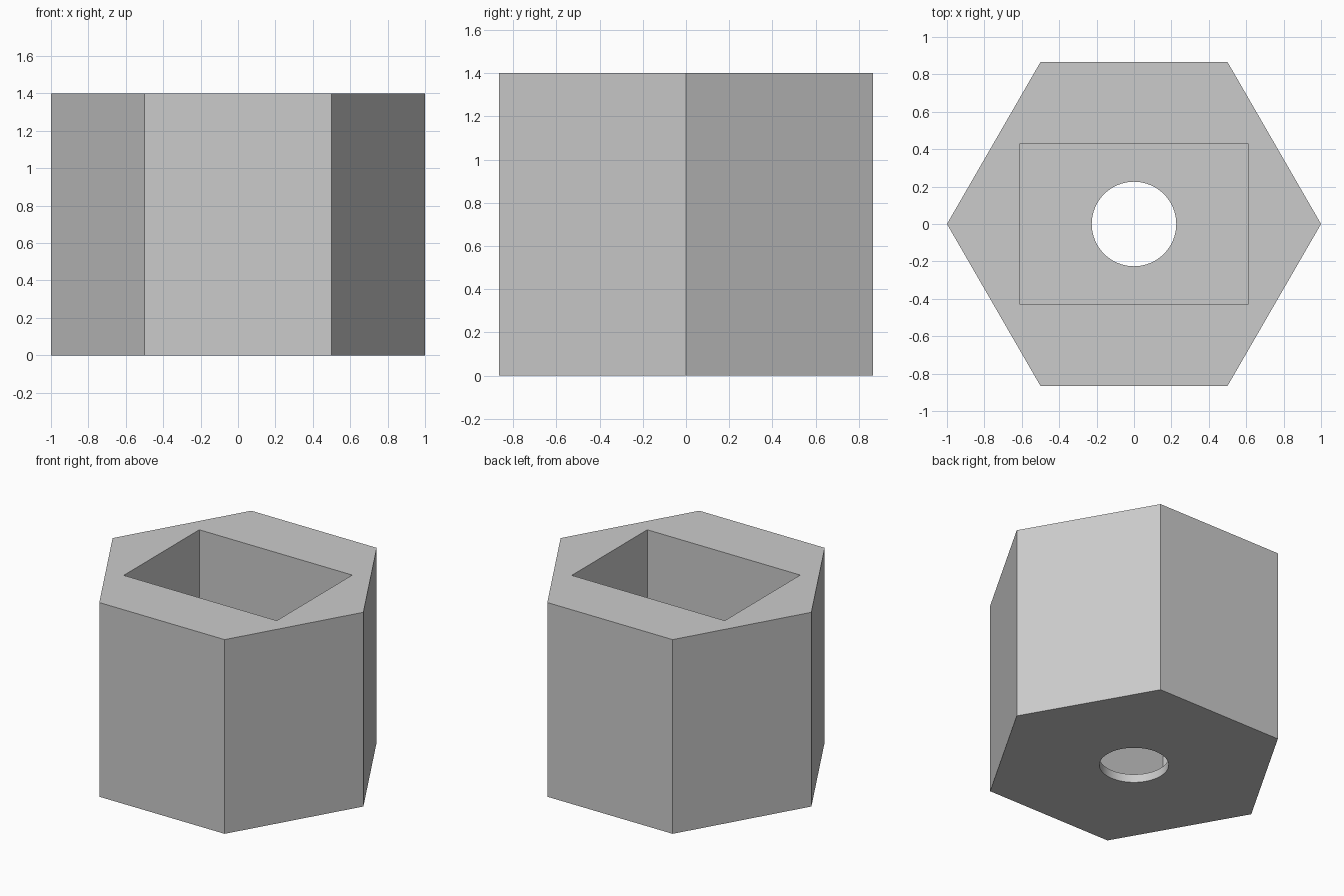
import bpy
import math

cube = bpy.data.objects.get("Cube")
if cube:
    bpy.data.objects.remove(cube, do_unlink=True)

HEIGHT = 1.4
FLOOR = 0.06
POCKET = (1.22, 0.86)
HOLE_RADIUS = 0.226

# Single plain grey
grey = bpy.data.materials.new("light_grey")
grey.use_nodes = True
colour = (0.6, 0.6, 0.6, 1)
grey.diffuse_color = colour
grey.node_tree.nodes["Principled BSDF"].inputs["Base Color"].default_value = colour


def finish(name):
    obj = bpy.context.object
    obj.name = name
    obj.data.materials.append(grey)
    bpy.ops.object.transform_apply(location=True, rotation=True, scale=True)
    return obj


def cut(target, cutter):
    mod = target.modifiers.new(cutter.name, "BOOLEAN")
    mod.operation = "DIFFERENCE"
    mod.solver = "EXACT"
    mod.object = cutter
    bpy.context.view_layer.objects.active = target
    bpy.ops.object.modifier_apply(modifier=mod.name)
    bpy.data.objects.remove(cutter, do_unlink=True)


# Hexagonal body with corners on the x axis
bpy.ops.mesh.primitive_cylinder_add(vertices=6, radius=1, depth=HEIGHT,
                                    location=(0, 0, HEIGHT / 2),
                                    rotation=(0, 0, math.radians(30)))
body = finish("hexagonal_holder")

# Rectangular pocket, open at the top
bpy.ops.mesh.primitive_cube_add(size=1, location=(0, 0, FLOOR + HEIGHT / 2))
bpy.context.object.scale = (*POCKET, HEIGHT)
cut(body, finish("pocket_cutter"))

# Round hole through the thin floor
bpy.ops.mesh.primitive_cylinder_add(vertices=64, radius=HOLE_RADIUS, depth=0.4)
cut(body, finish("floor_hole_cutter"))

# Smooth hole wall, sharp edges elsewhere
bpy.ops.object.select_all(action="DESELECT")
body.select_set(True)
bpy.context.view_layer.objects.active = body
bpy.ops.object.shade_smooth_by_angle(angle=math.radians(30))
